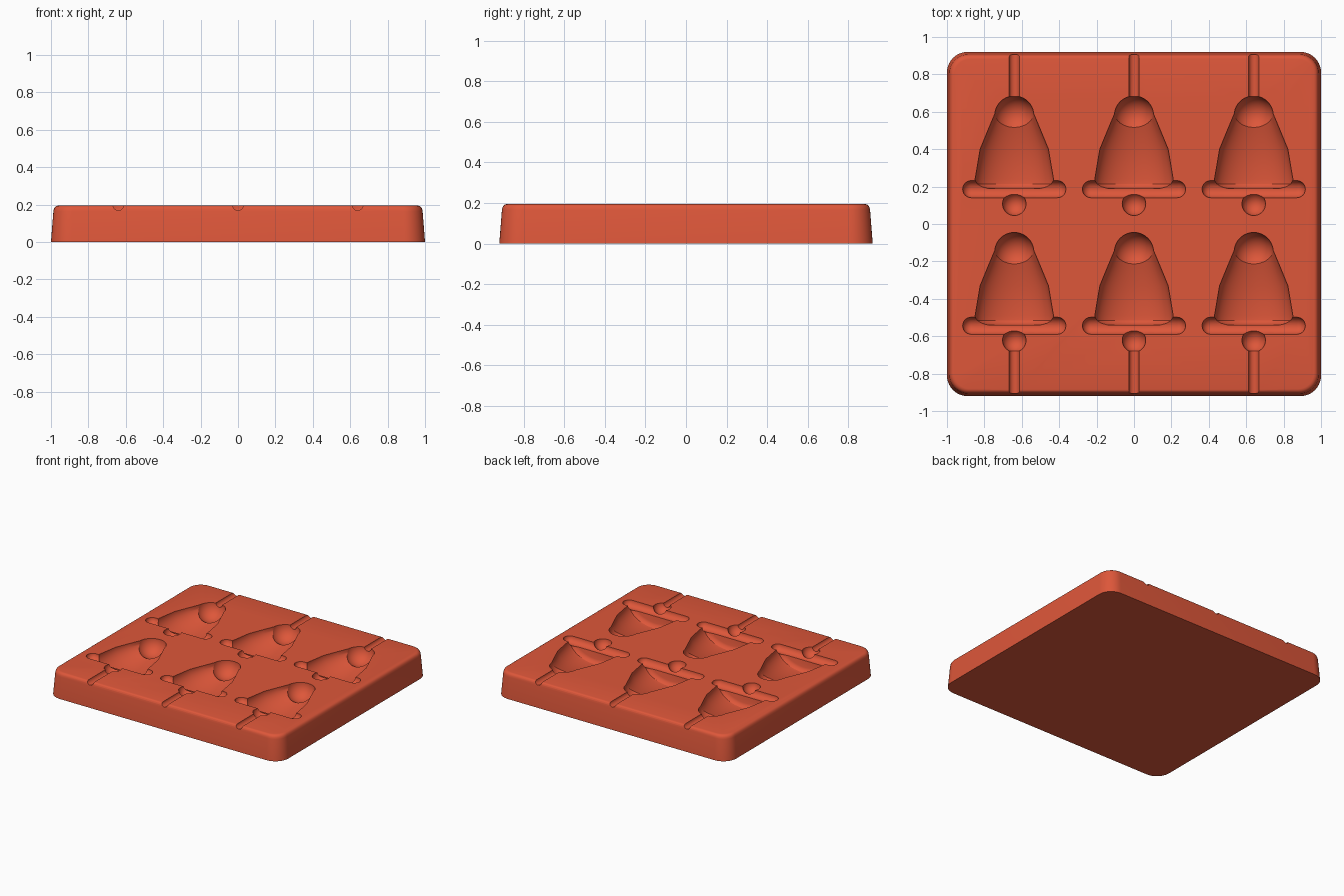
import bpy, bmesh, math
from mathutils import Matrix, Vector

if "Cube" in bpy.data.objects:
    bpy.data.objects.remove(bpy.data.objects["Cube"], do_unlink=True)

TOP = 0.195
CUT_Z = TOP + 0.002
COLUMNS = (-0.64, 0.0, 0.64)
ROWS = (0.0, -0.73)

red = bpy.data.materials.new("terracotta_red")
red.use_nodes = True
red.diffuse_color = (0.73, 0.095, 0.042, 1)
red.node_tree.nodes["Principled BSDF"].inputs["Base Color"].default_value = red.diffuse_color


def make_object(name, bm):
    bmesh.ops.recalc_face_normals(bm, faces=bm.faces)
    mesh = bpy.data.meshes.new(name)
    bm.to_mesh(mesh)
    bm.free()
    obj = bpy.data.objects.new(name, mesh)
    mesh.materials.append(red)
    bpy.context.collection.objects.link(obj)
    return obj


def loft(bm, rings):
    """Skin a list of equal point rings and cap both ends."""
    loops = [[bm.verts.new(p) for p in ring] for ring in rings]
    n = len(loops[0])
    for a, b in zip(loops, loops[1:]):
        for i in range(n):
            j = (i + 1) % n
            bm.faces.new((a[i], a[j], b[j], b[i]))
    bm.faces.new(loops[0][::-1])
    bm.faces.new(loops[-1])


def rounded_rect(hx, hy, radius, z, steps=10):
    points = []
    for quarter, (sx, sy) in enumerate(((1, 1), (-1, 1), (-1, -1), (1, -1))):
        for k in range(steps + 1):
            a = (quarter + k / steps) * math.pi / 2
            points.append(Vector((sx * (hx - radius) + radius * math.cos(a),
                                  sy * (hy - radius) + radius * math.sin(a), z)))
    return points


def revolve(bm, profile, centre, along_x=False, depth=1.0, n=48):
    """Turn (position, radius) pairs about a level axis, flattened by depth."""
    rings = []
    for t, r in profile:
        ring = []
        for i in range(n):
            a = math.tau * (i + 0.5) / n
            u, w = r * math.cos(a), depth * r * math.sin(a)
            ring.append(Vector(centre) + Vector((t, u, w) if along_x else (u, t, w)))
        rings.append(ring)
    loft(bm, rings)


def capsule(radius, half_length, steps=8):
    arc = [(half_length - radius + radius * math.sin(a), radius * math.cos(a))
           for a in (math.pi / 2 * 0.98 * k / steps for k in range(steps + 1))]
    return [(-t, r) for t, r in reversed(arc)] + arc


def ball(bm, x, y, radius):
    bmesh.ops.create_uvsphere(bm, u_segments=40, v_segments=23, radius=radius,
                              matrix=Matrix.Translation((x, y, CUT_Z)))


# Tray block with leaning walls and a rounded rim
bm = bmesh.new()
rim = [(0, 0), (0.165, 0.013), (0.178, 0.016), (0.187, 0.021), (0.193, 0.029), (TOP, 0.038)]
loft(bm, [rounded_rect(1 - d, 0.92 - d, 0.11 - d * 0.6, z) for z, d in rim])
tray = make_object("mould_tray", bm)

# Bell hollow cutters
cutters = []


def add_cutter(name, build):
    cutter_bm = bmesh.new()
    build(cutter_bm)
    obj = make_object(name, cutter_bm)
    obj.hide_render = True
    cutters.append(obj)


bell_profile = [(0.19, 0.16), (0.2, 0.19), (0.215, 0.207), (0.24, 0.21),
                (0.4, 0.183), (0.5, 0.142), (0.6, 0.1)]
for x in COLUMNS:
    for dy in ROWS:
        add_cutter("bell_body_cutter", lambda b: revolve(b, bell_profile, (x, dy, CUT_Z), depth=0.62))
        add_cutter("bell_crown_cutter", lambda b: ball(b, x, 0.58 + dy, 0.105))
        add_cutter("bell_brim_cutter", lambda b: revolve(
            b, capsule(0.046, 0.276), (x, 0.186 + dy, CUT_Z), along_x=True, n=32))
        add_cutter("clapper_cutter", lambda b: ball(b, x, 0.108 + dy, 0.063))
    # Stick channels out to the back and front walls
    for start, end in ((0.66, 1.0), (-1.0, -0.66)):
        add_cutter("stick_channel_cutter", lambda b: revolve(
            b, [(start, 0.028), (end, 0.028)], (x, 0, CUT_Z), n=24))

# Carve the hollows
bpy.context.view_layer.objects.active = tray
tray.select_set(True)
for cutter in cutters:
    mod = tray.modifiers.new("carve", 'BOOLEAN')
    mod.operation = 'DIFFERENCE'
    mod.solver = 'EXACT'
    mod.object = cutter
    bpy.ops.object.modifier_apply(modifier=mod.name)
for cutter in cutters:
    bpy.data.objects.remove(cutter, do_unlink=True)

bpy.ops.object.shade_smooth_by_angle(angle=math.radians(30))
